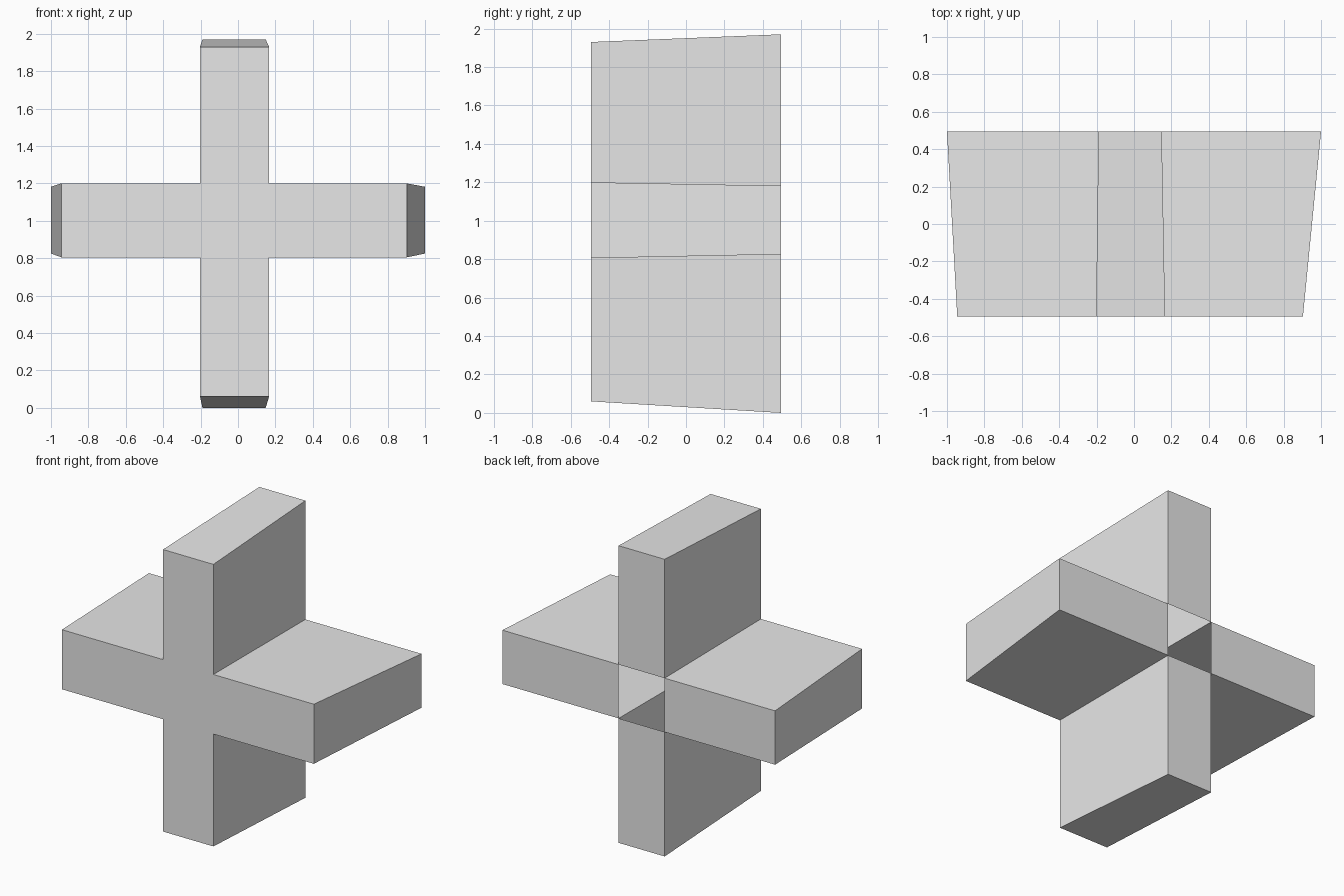
import bpy, bmesh

cube = bpy.data.objects.get("Cube")
if cube:
    bpy.data.objects.remove(cube, do_unlink=True)

# Plain light grey
grey = bpy.data.materials.new("light_grey")
grey.use_nodes = True
grey.diffuse_color = (0.8, 0.8, 0.8, 1)
grey.node_tree.nodes["Principled BSDF"].inputs["Base Color"].default_value = (0.8, 0.8, 0.8, 1)

# Grid lines of the cross at its front and back: the arms grow longer and thinner to the back
FRONT = dict(y=-0.495, xs=(-0.945, -0.203, 0.166, 0.903), zs=(0.06, 0.805, 1.2, 1.93))
BACK = dict(y=0.495, xs=(-1.0, -0.19, 0.148, 1.0), zs=(0.0, 0.825, 1.182, 1.97))
CENTRE = (1, 1)
CELLS = [CENTRE, (0, 1), (2, 1), (1, 0), (1, 2)]

bm = bmesh.new()
verts = {}


def corner(end, i, k):
    key = (end["y"], i, k)
    if key not in verts:
        verts[key] = bm.verts.new((end["xs"][i], end["y"], end["zs"][k]))
    return verts[key]


for i, k in CELLS:
    ring = [(i, k), (i + 1, k), (i + 1, k + 1), (i, k + 1)]
    # Front is fully closed, the back is open at the centre
    bm.faces.new([corner(FRONT, *p) for p in ring])
    if (i, k) != CENTRE:
        bm.faces.new([corner(BACK, *p) for p in reversed(ring)])
    # Outer walls wherever no neighbouring cell adjoins
    neighbours = [(i, k - 1), (i + 1, k), (i, k + 1), (i - 1, k)]
    for n, cell in enumerate(neighbours):
        if cell not in CELLS:
            a, b = ring[n], ring[(n + 1) % 4]
            bm.faces.new([corner(FRONT, *b), corner(FRONT, *a),
                          corner(BACK, *a), corner(BACK, *b)])

mesh = bpy.data.meshes.new("hollow_cross")
bm.to_mesh(mesh)
bm.free()
mesh.materials.append(grey)
bpy.context.collection.objects.link(bpy.data.objects.new("hollow_cross", mesh))
